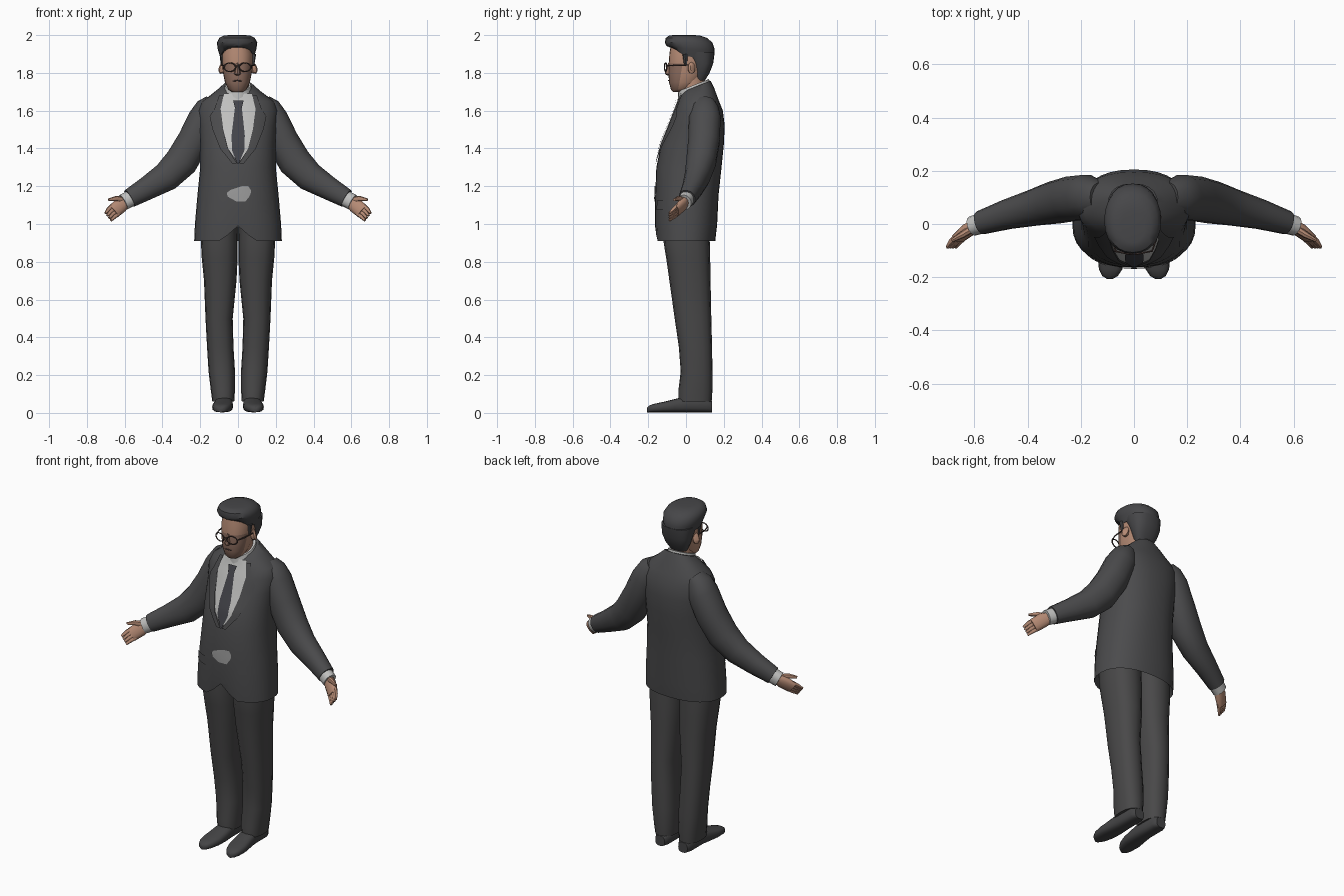
import bpy, bmesh, math
from mathutils import Vector

if "Cube" in bpy.data.objects:
    bpy.data.objects.remove(bpy.data.objects["Cube"])


def material(name, r, g, b):
    m = bpy.data.materials.new(name)
    m.diffuse_color = (r, g, b, 1)
    m.use_nodes = True
    m.node_tree.nodes["Principled BSDF"].inputs["Base Color"].default_value = m.diffuse_color
    return m


SUIT = material("suit charcoal", .070, .070, .073)
TROUSER = material("trouser charcoal", .066, .065, .066)
SHOE = material("shoe grey", .058, .058, .060)
SHIRT = material("shirt white", .53, .53, .52)
BUCKLE = material("belly light grey", .33, .33, .33)
TIE = material("tie slate", .055, .056, .066)
HAIR = material("hair charcoal", .062, .062, .066)
SKIN = material("skin", .46, .255, .175)
FACE = material("face shade", .27, .155, .115)
FRAME = material("glasses brown", .07, .045, .04)


def finish(bm, name, mat, mirror=False, angle=40):
    me = bpy.data.meshes.new(name)
    bm.to_mesh(me)
    bm.free()
    ob = bpy.data.objects.new(name, me)
    bpy.context.collection.objects.link(ob)
    me.materials.append(mat)
    bpy.ops.object.select_all(action='DESELECT')
    ob.select_set(True)
    bpy.context.view_layer.objects.active = ob
    bpy.ops.object.shade_smooth_by_angle(angle=math.radians(angle))
    if mirror:
        mod = ob.modifiers.new("Mirror", 'MIRROR')
        mod.use_mirror_merge = False
    return ob


def loft(name, rings, mat, mirror=False, angle=40):
    """Skin a list of equal rings and cap both ends."""
    bm = bmesh.new()
    vs = [[bm.verts.new(p) for p in r] for r in rings]
    n = len(vs[0])
    for a, b in zip(vs, vs[1:]):
        for i in range(n):
            j = (i + 1) % n
            bm.faces.new((a[i], a[j], b[j], b[i]))
    bm.faces.new(vs[0])
    bm.faces.new(vs[-1])
    bmesh.ops.recalc_face_normals(bm, faces=bm.faces)
    return finish(bm, name, mat, mirror, angle)


def oval(c, u, v, a, b, n=2.0, sides=16):
    pts = []
    for i in range(sides):
        t = 2 * math.pi * i / sides
        p, q = math.cos(t), math.sin(t)
        p = math.copysign(abs(p) ** (2 / n), p)
        q = math.copysign(abs(q) ** (2 / n), q)
        pts.append(Vector(c) + u * a * p + v * b * q)
    return pts


X, Y, Z = Vector((1, 0, 0)), Vector((0, 1, 0)), Vector((0, 0, 1))


def level(z, rx, y0, y1, xc=0, tilt=0, n=2.0, sides=20):
    """Horizontal ring spanning y0..y1; tilt lifts its back."""
    return oval((xc, (y0 + y1) / 2, z), X, Y + Z * tilt, rx, (y1 - y0) / 2, n, sides)


def tube(name, path, mat, mirror=True, ref=Y, sides=14):
    """Tube along (x, y, z, radius across, radius along ref)."""
    rings = []
    for i, p in enumerate(path):
        t = (Vector(path[min(i + 1, len(path) - 1)][:3]) - Vector(path[max(i - 1, 0)][:3])).normalized()
        v = (ref - t * ref.dot(t)).normalized()
        rings.append(oval(p[:3], t.cross(v), v, p[3], p[4], 2.2, sides))
    return loft(name, rings, mat, mirror)


# Jacket body: z, half width, front y, back y, tilt
TORSO = [(.91, .232, -.160, .155, 0), (1.0, .228, -.165, .165, 0), (1.15, .215, -.163, .172, 0),
         (1.3, .200, -.157, .188, 0), (1.42, .200, -.132, .200, 0), (1.52, .205, -.092, .205, 0),
         (1.6, .212, -.062, .195, 0), (1.65, .190, -.042, .175, 0), (1.70, .120, -.028, .150, .2),
         (1.73, .080, -.015, .130, .4)]
rings = [level(z, rx, a, b, 0, t, 2.3, 32) for z, rx, a, b, t in TORSO]
for p in rings[0]:  # cutaway at the front of the hem
    if p.y < 0 and abs(p.x) < .09:
        p.z += .08 * (1 - abs(p.x) / .09)
rings.insert(0, level(1.01, .19, -.12, .12, 0, 0, 2.3, 32))
loft("jacket_body", rings, SUIT)


def front_y(x, z):
    for lo, hi in zip(TORSO, TORSO[1:]):
        if lo[0] <= z <= hi[0]:
            k = (z - lo[0]) / (hi[0] - lo[0])
            rx, a, b = (lo[i] + k * (hi[i] - lo[i]) for i in (1, 2, 3))
            s = max(0, 1 - min(1, abs(x) / rx) ** 2.3) ** (1 / 2.3)
            return (a + b) / 2 - (b - a) / 2 * s
    return 0


def patch(name, rows, mat, lift, mirror=False, cols=6):
    """Thin plate hugging the jacket front; rows are (z, left x, right x), top down."""
    fine = []
    for a, b in zip(rows, rows[1:]):
        steps = max(1, round((a[0] - b[0]) / .02))
        fine += [[a[i] + (b[i] - a[i]) * k / steps for i in range(3)] for k in range(steps)]
    fine.append(rows[-1])
    bm = bmesh.new()
    grid = []
    for z, x0, x1 in fine:
        xs = [x0 + (x1 - x0) * c / cols for c in range(cols + 1)]
        grid.append([bm.verts.new((x, front_y(x, z) - lift, z)) for x in xs])
    for top, low in zip(grid, grid[1:]):
        for c in range(cols):
            bm.faces.new((low[c], low[c + 1], top[c + 1], top[c]))
    return finish(bm, name, mat, mirror)


# Shirt front, tie, lapels, pocket flaps and the pale patch at the belly
patch("shirt_front", [(1.69, -.075, .075), (1.61, -.092, .094), (1.5, -.078, .08),
                      (1.4, -.052, .055), (1.34, -.01, .015)], SHIRT, .004, cols=10)
patch("tie_knot", [(1.655, -.026, .03), (1.615, -.016, .02)], TIE, .013)
patch("tie_blade", [(1.62, -.016, .02), (1.47, -.034, .036), (1.39, -.032, .034),
                    (1.32, -.004, .004)], TIE, .009)
patch("lapel", [(1.68, .076, .10), (1.61, .093, .125), (1.57, .088, .15), (1.5, .079, .135),
                (1.4, .054, .095), (1.32, .005, .03)], SUIT, .008, True)
patch("pocket_flap", [(1.125, .11, .185), (1.075, .105, .19)], SUIT, .006, True)
patch("belly_patch", [(1.20, .02, .055), (1.18, -.04, .068), (1.165, -.06, .068),
                      (1.145, -.055, .06), (1.12, -.01, .04)], BUCKLE, .005)

# Sleeves, cuffs and hands
tube("sleeve", [(.13, .10, 1.64, .05, .055), (.155, .10, 1.615, .068, .072), (.18, .10, 1.56, .082, .086),
                (.235, .095, 1.44, .086, .085), (.30, .08, 1.33, .088, .08), (.38, .06, 1.25, .078, .068),
                (.48, .035, 1.19, .062, .056), (.575, .005, 1.135, .050, .045)], SUIT)
tube("cuff", [(.56, .008, 1.14, .044, .040), (.607, -.008, 1.115, .043, .037)], SHIRT)
tube("palm", [(.59, -.003, 1.122, .030, .025), (.62, -.02, 1.10, .040, .024),
              (.66, -.053, 1.066, .038, .017)], SKIN)
for k in range(4):
    s = (k - 1.5) * Vector((.62, 0, .78))
    a, b = Vector((.645, -.042, 1.078)) + s * .018, Vector((.687, -.088, 1.038)) + s * .016
    m = (a + b) / 2 + Vector((.004, 0, 0))
    tube("finger", [(*a, .011, .012), (*m, .011, .011), (*b, .007, .006)], SKIN, sides=8)
tube("thumb", [(.603, -.012, 1.125, .018, .016), (.645, -.04, 1.135, .014, .013),
               (.685, -.062, 1.128, .007, .007)], SKIN, sides=8)

# Trouser legs: z, centre x, half width, front y, back y
LEG = [(1.03, .10, .095, -.115, .12), (.90, .099, .097, -.118, .126), (.82, .097, .095, -.105, .128),
       (.70, .094, .086, -.088, .130), (.50, .100, .072, -.060, .134), (.35, .094, .070, -.038, .138),
       (.22, .086, .070, -.028, .140), (.12, .080, .064, -.040, .140), (.06, .078, .058, -.040, .136)]
loft("trouser_leg", [level(z, rx, a, b, xc, 0, 2.4, 16) for z, xc, rx, a, b in LEG], TROUSER, True)

# Shoes: y, centre x, half width, height
SHOES = [(.137, .075, .030, .06), (.11, .075, .045, .08), (.0, .075, .046, .085), (-.06, .078, .052, .07),
         (-.12, .083, .054, .055), (-.17, .088, .044, .045), (-.195, .09, .030, .036), (-.206, .091, .012, .024)]
loft("shoe", [oval((xc, y, h / 2 + .003), X, Z, w, h / 2, 2.8, 16) for y, xc, w, h in SHOES], SHOE, True)

# Neck and shirt collar
loft("neck", [level(z, .058, a, b) for z, a, b in ((1.63, -.02, .10), (1.70, -.03, .10), (1.79, -.035, .10))], SKIN)
loft("shirt_collar", [level(1.665, .088, -.045, .135, 0, .4), level(1.735, .068, -.042, .122, 0, .4)], SHIRT)

# Head, darker on the lower front
HEAD = [(1.70, .030, -.070, -.01), (1.712, .048, -.080, .03), (1.75, .066, -.090, .07), (1.80, .076, -.093, .10),
        (1.85, .081, -.091, .12), (1.90, .083, -.088, .125), (1.95, .070, -.080, .11)]
head = loft("head", [level(z, rx, a, b, -.003, 0, 2.3, 24) for z, rx, a, b in HEAD], SKIN)
head.data.materials.append(FACE)
for f in head.data.polygons:
    f.material_index = int(f.center.z < 1.86 and f.center.y < -.03)
loft("nose", [level(z, rx, a, -.07, -.003, 0, 2, 8) for z, rx, a in
              ((1.785, .008, -.098), (1.795, .018, -.112), (1.82, .012, -.108), (1.855, .008, -.093))], FACE)
tube("mouth", [(-.028, -.087, 1.757, .002, .003), (-.003, -.0925, 1.76, .004, .003),
               (.022, -.087, 1.757, .002, .003)], FRAME, False, sides=8)
tube("ear", [(.072, .025, 1.822, .026, .016), (.088, .030, 1.826, .032, .020),
             (.094, .034, 1.828, .022, .014)], SKIN, sides=10)

# Hair: swept cap with raised front hairline, plus the back and sides
CAP = [(1.885, .090, -.086, .148), (1.925, .102, -.104, .152), (1.96, .107, -.112, .140),
       (1.985, .094, -.107, .112), (1.997, .070, -.090, .075), (2.0, .045, -.070, .045)]
cap = [level(z, rx, a, b, -.005, 0, 2.2, 24) for z, rx, a, b in CAP]
for r, lift in zip(cap, (.05, .018)):
    for p in r:
        if p.y < 0:
            p.z += lift * min(1, -p.y / .07)
loft("hair_cap", cap, HAIR)
BACK = [(1.76, .050, .045, .100), (1.80, .072, .040, .125), (1.85, .088, .025, .144), (1.91, .095, -.02, .152)]
loft("hair_back", [level(z, rx, a, b, -.004, 0, 2.5) for z, rx, a, b in BACK], HAIR)
tube("sideburn", [(.076, -.005, 1.90, .020, .014), (.076, -.002, 1.84, .010, .008)], HAIR, sides=8)

# Glasses: two rims, a bridge and side arms
for side in (-1, 1):
    bpy.ops.mesh.primitive_torus_add(location=(side * .04 - .003, -.108, 1.83), major_radius=.027,
                                     minor_radius=.0035, major_segments=20, minor_segments=6,
                                     rotation=(math.pi / 2, 0, side * .2))
    rim = bpy.context.object
    rim.name = "glasses_rim"
    rim.scale = (1.15, .85, 1)
    rim.data.materials.append(FRAME)
    bpy.ops.object.shade_smooth_by_angle()
tube("glasses_bridge", [(-.016, -.112, 1.836, .003, .003), (.010, -.112, 1.836, .003, .003)], FRAME, False, sides=6)
tube("glasses_arm", [(.068, -.102, 1.838, .003, .004), (.083, -.06, 1.84, .003, .004),
                     (.089, .03, 1.842, .003, .004)], FRAME, ref=Z, sides=6)
